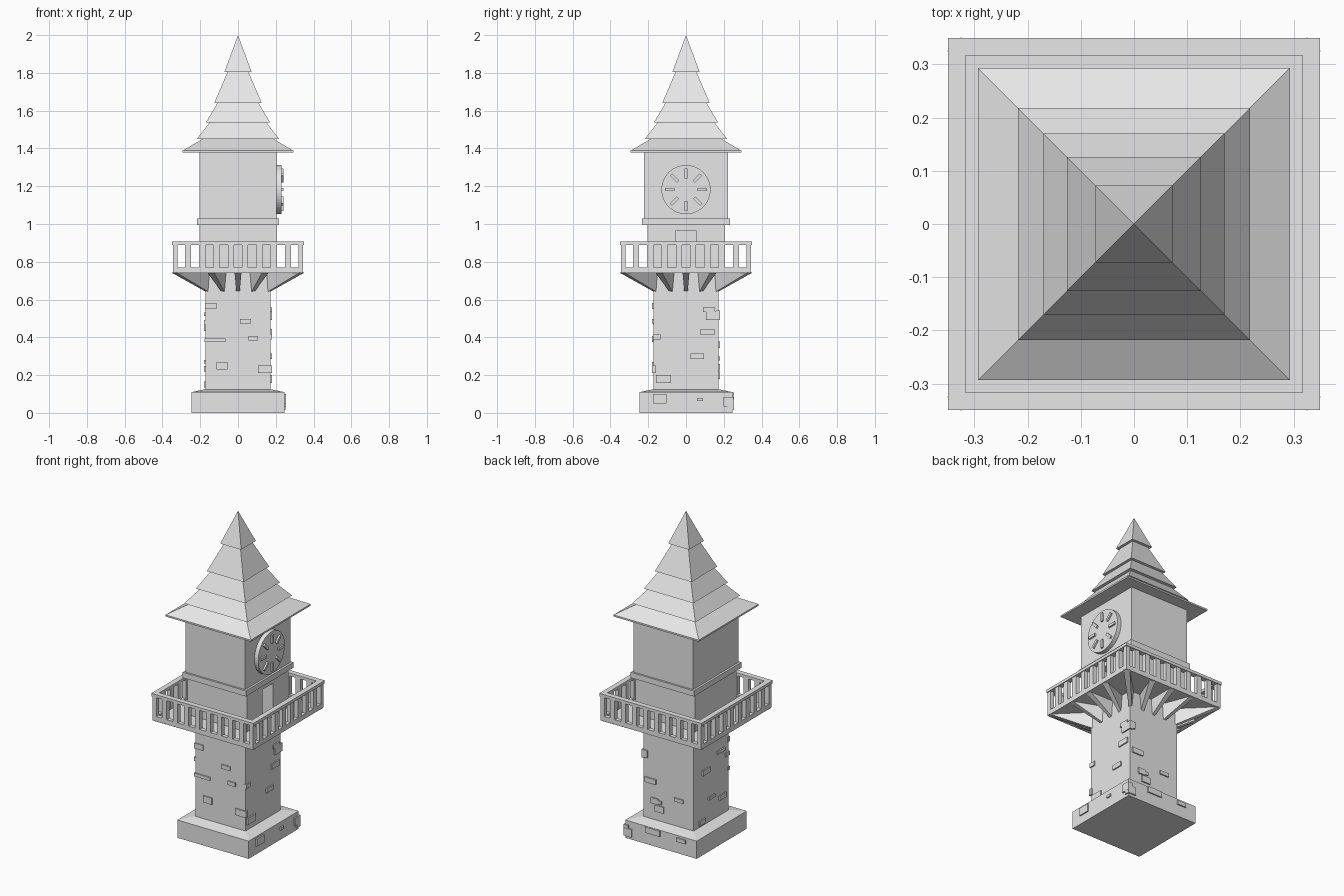
import bpy, bmesh, math, random
from mathutils import Matrix, Vector

if "Cube" in bpy.data.objects:
    bpy.data.objects.remove(bpy.data.objects["Cube"], do_unlink=True)

stone = bpy.data.materials.new("light_grey_stone")
stone.use_nodes = True
stone.diffuse_color = (0.8, 0.8, 0.8, 1)
stone.node_tree.nodes["Principled BSDF"].inputs["Base Color"].default_value = (0.8, 0.8, 0.8, 1)


def finish(name, bm):
    bmesh.ops.recalc_face_normals(bm, faces=bm.faces)
    mesh = bpy.data.meshes.new(name)
    bm.to_mesh(mesh)
    bm.free()
    mesh.materials.append(stone)
    obj = bpy.data.objects.new(name, mesh)
    bpy.context.collection.objects.link(obj)
    return obj


def add_box(bm, lo, hi, turn=Matrix()):
    lo, hi = Vector(lo), Vector(hi)
    place = Matrix.Translation((lo + hi) / 2) @ Matrix.Diagonal((hi - lo).to_4d())
    bmesh.ops.create_cube(bm, size=1, matrix=turn @ place)


def add_frustum(bm, r1, z1, r2, z2):
    """Square frustum, or a pyramid when the top half-width is zero."""
    root = math.sqrt(2)
    turn = Matrix.Translation((0, 0, (z1 + z2) / 2)) @ Matrix.Rotation(math.pi / 4, 4, "Z")
    bmesh.ops.create_cone(bm, cap_ends=True, segments=4, radius1=r1 * root,
                          radius2=r2 * root, depth=z2 - z1, matrix=turn)


def block(name, hx, hy, z1, z2):
    bm = bmesh.new()
    add_box(bm, (-hx, -hy, z1), (hx, hy, z2))
    return finish(name, bm)


def quarter(k):
    return Matrix.Rotation(k * math.pi / 2, 4, "Z")


# Plinth with a gently sloping top
bm = bmesh.new()
add_frustum(bm, 0.245, 0, 0.245, 0.11)
add_frustum(bm, 0.245, 0.11, 0.174, 0.125)
finish("plinth", bm)

block("shaft", 0.172, 0.172, 0.12, 0.75)
block("balcony_floor", 0.345, 0.345, 0.74, 0.76)

# Lower room with a doorway recess on the left side
room = block("balcony_room", 0.204, 0.204, 0.75, 1.0)
bm = bmesh.new()
add_box(bm, (0.12, -0.053, 0.761), (0.3, 0.053, 0.965))
cutter = finish("door_cutter", bm)
cutter.hide_render = True
cutter.hide_viewport = True
cut = room.modifiers.new("doorway", "BOOLEAN")
cut.operation = "DIFFERENCE"
cut.solver = "EXACT"
cut.object = cutter

block("string_course", 0.217, 0.233, 0.995, 1.03)
block("clock_room", 0.204, 0.222, 1.02, 1.385)

# Balcony railing: bottom rail, top rail and evenly spaced balusters
bm = bmesh.new()
for k in range(4):
    t = quarter(k)
    add_box(bm, (-0.345, -0.345, 0.74), (0.345, -0.32, 0.77), t)
    add_box(bm, (-0.35, -0.35, 0.89), (0.35, -0.317, 0.908), t)
    for i in range(9):
        x = (i - 4.5) * 0.0755
        w = 0.0165 if i else 0.013
        x = x if i else -0.332
        add_box(bm, (x - w, -0.345, 0.765), (x + w, -0.32, 0.895), t)
finish("balcony_railing", bm)

# Tapered fins that carry the balcony
bm = bmesh.new()


def add_fin(inner, outer, turn):
    a, b = Vector((*inner, 0)), Vector((*outer, 0))
    side = (b - a).normalized().cross(Vector((0, 0, 1)))
    rings = []
    for s in (-1, 1):
        pts = (a + side * s * 0.009 + Vector((0, 0, 0.642)),
               a + side * s * 0.018 + Vector((0, 0, 0.742)),
               b + side * s * 0.018 + Vector((0, 0, 0.742)))
        rings.append([bm.verts.new(turn @ p) for p in pts])
    bm.faces.new(rings[0])
    bm.faces.new(rings[1])
    for i in range(3):
        j = (i + 1) % 3
        bm.faces.new((rings[0][i], rings[0][j], rings[1][j], rings[1][i]))


for k in range(4):
    for s in (-1, 0, 1):
        add_fin((s * 0.08, -0.168), (s * 0.145, -0.335), quarter(k))
    add_fin((0.165, -0.165), (0.338, -0.338), quarter(k))
finish("balcony_brackets", bm)

# Clock face with eight hour marks
bm = bmesh.new()
to_side = Matrix.Translation((0.215, 0, 1.182)) @ Matrix.Rotation(math.pi / 2, 4, "Y")
bmesh.ops.create_cone(bm, cap_ends=True, segments=48, radius1=0.13, radius2=0.13,
                      depth=0.03, matrix=to_side)
clock = finish("clock_face", bm)
bm = bmesh.new()
for k in range(8):
    spin = Matrix.Translation((0, 0, 1.182)) @ Matrix.Rotation(k * math.pi / 4, 4, "X")
    add_box(bm, (0.225, -0.008, 0.06), (0.24, 0.008, 0.112), spin)
finish("hour_marks", bm)

# Stacked roof tiers, each overhanging the next
bm = bmesh.new()
add_frustum(bm, 0.293, 1.378, 0.293, 1.388)
for r1, z1, r2, z2 in ((0.293, 1.388, 0.185, 1.452), (0.218, 1.45, 0.148, 1.54),
                       (0.17, 1.537, 0.108, 1.642), (0.126, 1.64, 0.054, 1.808),
                       (0.072, 1.805, 0, 2.0)):
    add_frustum(bm, r1, z1, r2, z2)
finish("roof", bm)

# Raised bricks: side, position along the wall, height, half length, half height
# Sides run front, left, back, right by quarter turns
random.seed(4)
bricks = [(0, -0.122, 0.385, 0.055, 0.01), (0, 0.143, 0.23, 0.037, 0.02),
          (0, -0.145, 0.565, 0.03, 0.016), (0, 0.08, 0.395, 0.025, 0.012),
          (0, 0.04, 0.485, 0.03, 0.012), (0, -0.085, 0.25, 0.03, 0.02),
          (1, 0.143, 0.515, 0.037, 0.024), (1, -0.155, 0.402, 0.021, 0.013),
          (1, -0.12, 0.18, 0.04, 0.021), (1, 0.06, 0.3, 0.035, 0.014),
          (2, -0.16, 0.52, 0.02, 0.022), (2, -0.06, 0.2, 0.03, 0.02),
          (3, -0.09, 0.15, 0.03, 0.015), (3, 0.155, 0.48, 0.02, 0.012)]
for side in (2, 2, 2, 2, 3, 3, 3, 3, 1, 1):
    bricks.append((side, random.uniform(-0.14, 0.14), random.uniform(0.2, 0.6),
                   random.uniform(0.02, 0.04), random.uniform(0.008, 0.018)))
bm = bmesh.new()
for side, u, z, w, h in bricks:
    add_box(bm, (u - w, -0.18, z - h), (u + w, -0.16, z + h), quarter(side))
finish("shaft_bricks", bm)

bm = bmesh.new()
for side, u, z, w, h in ((1, -0.14, 0.075, 0.036, 0.024), (1, 0.075, 0.07, 0.016, 0.008),
                         (1, 0.225, 0.06, 0.027, 0.025), (2, -0.055, 0.09, 0.05, 0.018),
                         (2, 0.14, 0.085, 0.03, 0.012), (2, -0.225, 0.04, 0.027, 0.025)):
    add_box(bm, (u - w, -0.253, z - h), (u + w, -0.22, z + h), quarter(side))
finish("plinth_bricks", bm)
